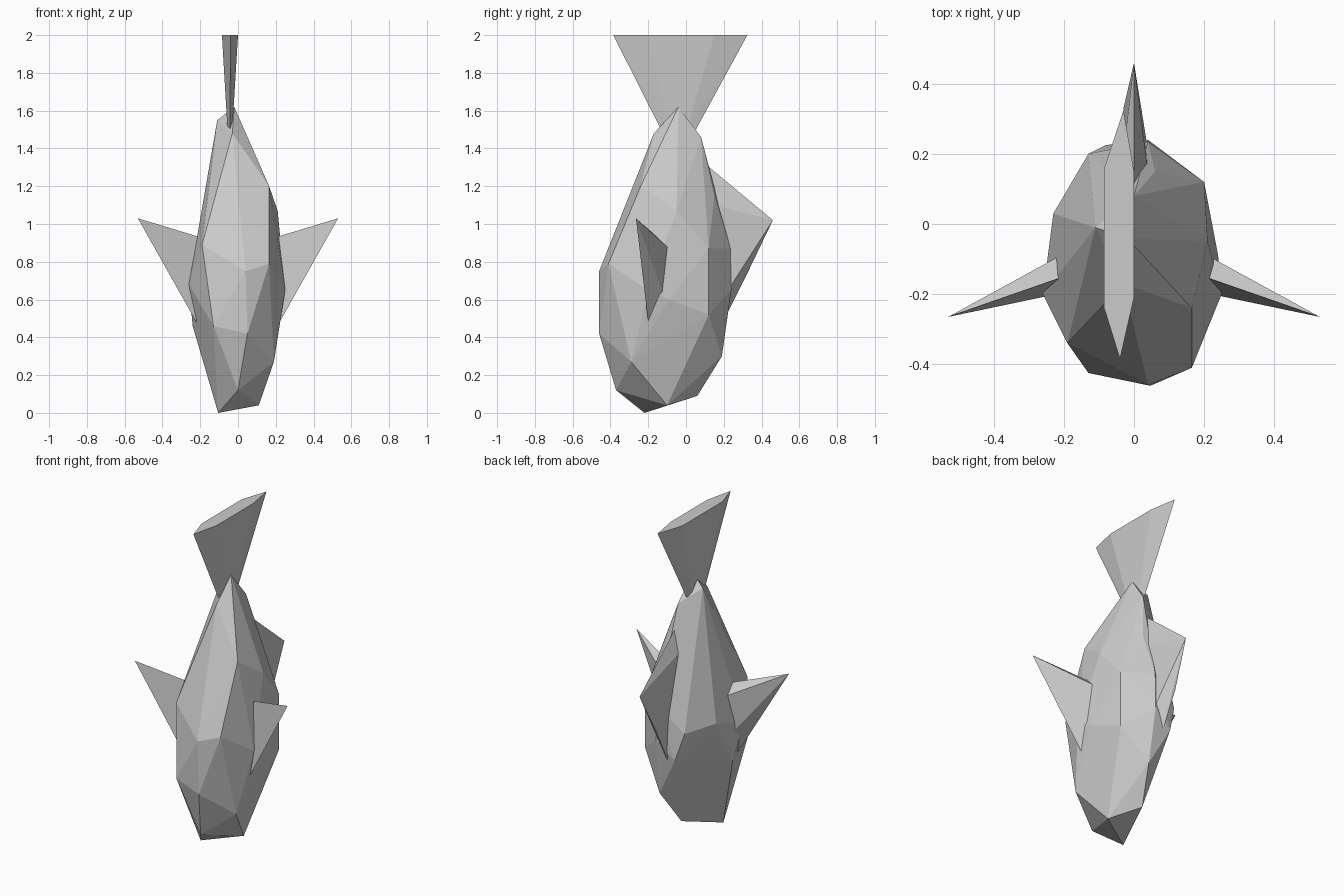
import bpy, bmesh


def hull(name, points):
    """Faceted solid wrapped around a few guide points."""
    bm = bmesh.new()
    for p in points:
        bm.verts.new(p)
    res = bmesh.ops.convex_hull(bm, input=bm.verts[:])
    inside = {g for g in res["geom_interior"] + res["geom_unused"]
              if isinstance(g, bmesh.types.BMVert)}
    bmesh.ops.delete(bm, geom=list(inside), context='VERTS')
    bmesh.ops.recalc_face_normals(bm, faces=bm.faces[:])
    mesh = bpy.data.meshes.new(name)
    bm.to_mesh(mesh)
    bm.free()
    obj = bpy.data.objects.new(name, mesh)
    bpy.context.collection.objects.link(obj)
    return obj


# Body: irregular faceted fish, nose down
hull("body", [
    # nose
    (-0.105, -0.22, 0.0), (0.11, -0.10, 0.04), (0, -0.37, 0.12), (-0.01, 0.06, 0.09),
    # belly side
    (0.05, -0.46, 0.42), (-0.13, -0.425, 0.46), (0.19, -0.29, 0.27),
    (0.165, -0.41, 0.79), (0.04, -0.46, 0.75), (-0.19, -0.34, 0.89), (0.165, -0.24, 1.20),
    # flanks
    (0.25, -0.20, 0.65), (0.24, -0.09, 0.60), (0.21, -0.05, 1.07),
    (-0.26, -0.20, 0.68), (-0.24, -0.12, 0.46), (-0.23, 0.03, 0.75),
    # back
    (0.20, 0.12, 0.87), (0.20, 0.12, 0.52), (0.04, 0.235, 0.87), (0.04, 0.24, 0.65),
    (0.05, 0.19, 0.30), (-0.13, 0.20, 0.72), (-0.08, 0.225, 0.55), (0.06, 0.15, 1.15),
    # tail root
    (-0.02, -0.04, 1.62), (-0.11, -0.01, 1.55), (-0.03, -0.17, 1.48), (0, 0.08, 1.46),
])

# Dorsal fin
hull("dorsal_fin", [
    (0, 0.46, 1.02), (0, 0.10, 1.32), (0.04, 0.15, 1.10), (0.04, 0.21, 0.63),
    (-0.03, 0.33, 0.75), (-0.03, 0.20, 0.49), (-0.04, 0.12, 1.18),
])

# Side fins, mirrored
for side, label in ((1, "right_fin"), (-1, "left_fin")):
    hull(label, [(side * x, y, z) for x, y, z in (
        (0.53, -0.265, 1.03), (0.20, -0.15, 0.93), (0.21, -0.09, 0.87),
        (0.21, -0.11, 0.60), (0.22, -0.20, 0.48))])

# Tail fin: thin six-sided profile flaring upwards
profile = [(-0.04, -0.385), (-0.085, -0.24), (-0.085, 0.16),
           (-0.03, 0.325), (0, 0.15), (0, -0.21)]
tail = [(x, y, 2.0) for x, y in profile]
tail += [(-0.043 + (x + 0.043) * 0.3, -0.04 + (y + 0.03) * 0.26, 1.5) for x, y in profile]
hull("tail_fin", tail)
